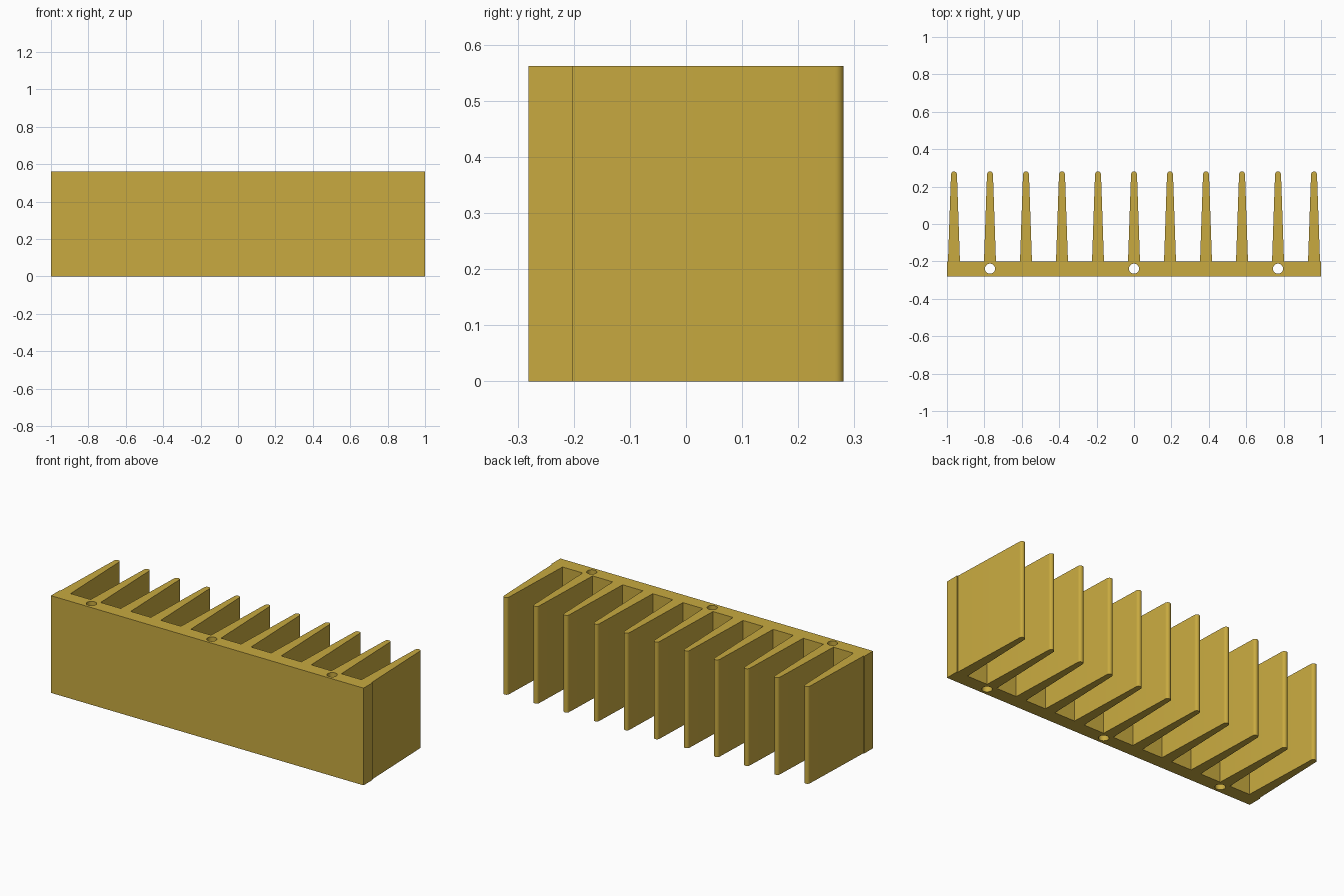
import bpy, bmesh, math

if "Cube" in bpy.data.objects:
    bpy.data.objects.remove(bpy.data.objects["Cube"], do_unlink=True)

HEIGHT = 0.562
FRONT, PLATE_BACK, FIN_TIP = -0.281, -0.201, 0.281
PITCH = 0.1925          # distance between fins
ROOT, TIP = 0.032, 0.016  # half thickness of a fin at its root and tip

gold = bpy.data.materials.new("brass gold")
gold.use_nodes = True
gold.diffuse_color = (0.578, 0.402, 0.051, 1)
gold.node_tree.nodes["Principled BSDF"].inputs["Base Color"].default_value = gold.diffuse_color


def extrude_profile(name, points, z0, z1):
    """Closed x-y outline raised from z0 to z1."""
    bm = bmesh.new()
    face = bm.faces.new([bm.verts.new((x, y, z0)) for x, y in points])
    raised = bmesh.ops.extrude_face_region(bm, geom=[face])["geom"]
    bmesh.ops.translate(bm, vec=(0, 0, z1 - z0),
                        verts=[g for g in raised if isinstance(g, bmesh.types.BMVert)])
    bmesh.ops.recalc_face_normals(bm, faces=bm.faces)
    mesh = bpy.data.meshes.new(name)
    bm.to_mesh(mesh)
    bm.free()
    mesh.materials.append(gold)
    obj = bpy.data.objects.new(name, mesh)
    bpy.context.collection.objects.link(obj)
    return obj


def arc(cx, cy, r, start, end, steps):
    angles = [start + (end - start) * i / steps for i in range(steps + 1)]
    return [(cx + r * math.cos(a), cy + r * math.sin(a)) for a in angles]


# Plate outline with eleven tapered, round-tipped fins along its back
outline = [(-1, FRONT), (1, FRONT), (1, PLATE_BACK)]
for i in range(5, -6, -1):
    x = i * PITCH
    outline.append((x + ROOT, PLATE_BACK))
    outline += arc(x, FIN_TIP - TIP, TIP, 0, math.pi, 12)
    outline.append((x - ROOT, PLATE_BACK))
outline.append((-1, PLATE_BACK))
heat_sink = extrude_profile("finned_heat_sink", outline, 0, HEIGHT)

# Three holes drilled through the plate from top to bottom
for hole_x in (-4 * PITCH, 0, 4 * PITCH):
    circle = arc(hole_x, -0.239, 0.027, 0, 2 * math.pi, 32)[:-1]
    drill = extrude_profile("hole_cutter", circle, -0.1, HEIGHT + 0.1)
    drill.hide_render = True
    cut = heat_sink.modifiers.new("hole", 'BOOLEAN')
    cut.operation, cut.solver, cut.object = 'DIFFERENCE', 'EXACT', drill
    bpy.context.view_layer.objects.active = heat_sink
    bpy.ops.object.modifier_apply(modifier=cut.name)
    bpy.data.objects.remove(drill, do_unlink=True)

# Smooth the fin tips and holes, keep the other edges sharp
bpy.ops.object.select_all(action='DESELECT')
heat_sink.select_set(True)
bpy.context.view_layer.objects.active = heat_sink
bpy.ops.object.shade_smooth_by_angle(angle=math.radians(30))
